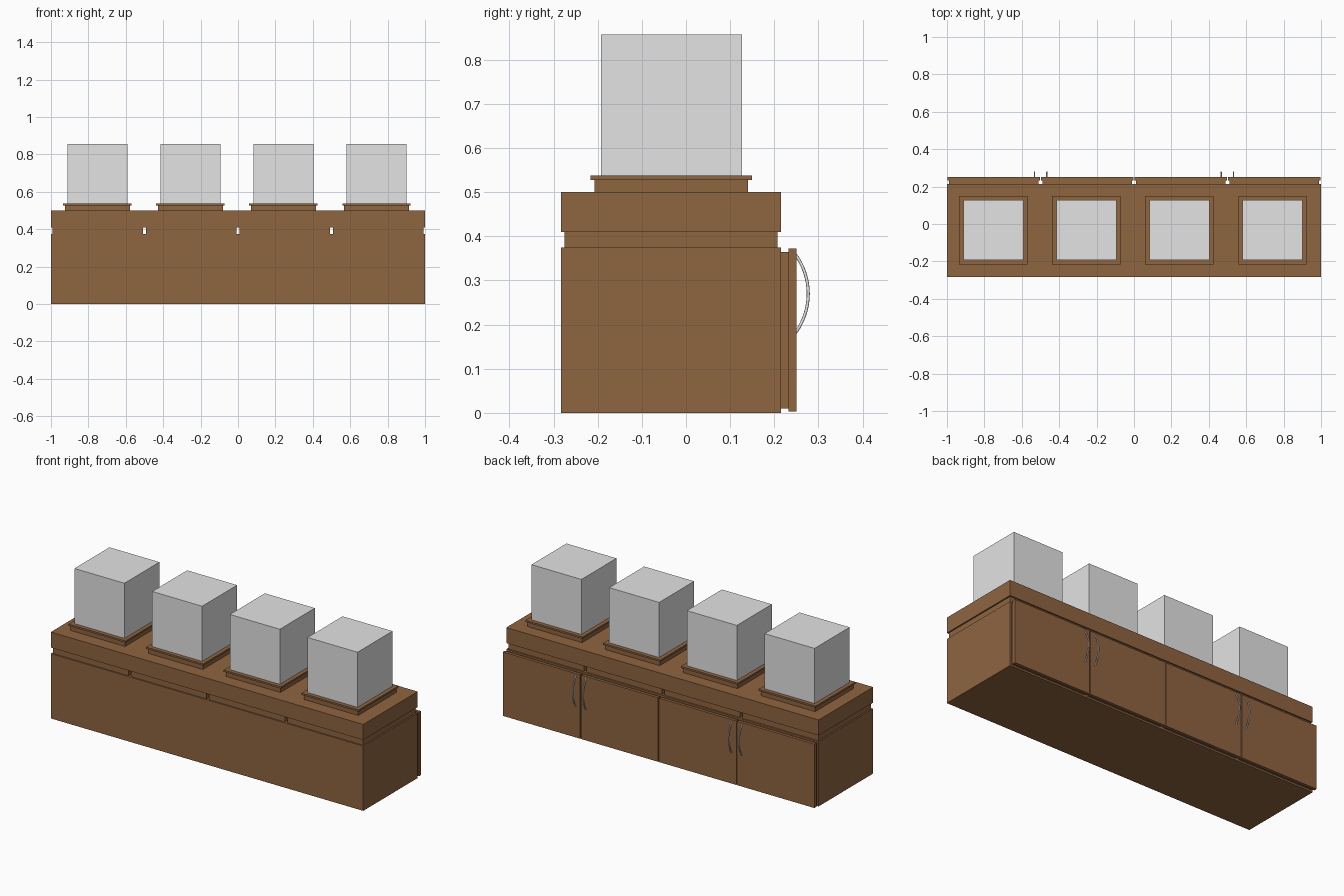
import bpy, math

if "Cube" in bpy.data.objects:
    bpy.data.objects.remove(bpy.data.objects["Cube"])


def material(name, r, g, b):
    m = bpy.data.materials.new(name)
    m.diffuse_color = (r, g, b, 1)
    m.use_nodes = True
    m.node_tree.nodes["Principled BSDF"].inputs["Base Color"].default_value = m.diffuse_color
    return m


WOOD = material("brown_wood", 0.272, 0.128, 0.051)
GREY = material("light_grey", 0.77, 0.77, 0.77)


def box(name, x, y, z, mat):
    """Box from (min, max) ranges on each axis."""
    bpy.ops.mesh.primitive_cube_add(size=1, location=[sum(r) / 2 for r in (x, y, z)])
    o = bpy.context.object
    o.name = name
    o.scale = [r[1] - r[0] for r in (x, y, z)]
    bpy.ops.object.transform_apply(location=False, rotation=False, scale=True)
    o.data.materials.append(mat)
    return o


def handle(name, x):
    """Bowed pull handle: thin round bar along an arc in the y-z plane."""
    cu = bpy.data.curves.new(name, "CURVE")
    cu.dimensions = "3D"
    cu.bevel_depth = 0.0035
    cu.bevel_resolution = 2
    cu.use_fill_caps = True
    n, radius, half = 16, 0.15, math.radians(38)
    sp = cu.splines.new("POLY")
    sp.points.add(n)
    for i, p in enumerate(sp.points):
        a = -half + 2 * half * i / n
        p.co = (x, 0.127 + radius * math.cos(a), 0.27 + radius * math.sin(a), 1)
    o = bpy.data.objects.new(name, cu)
    bpy.context.collection.objects.link(o)
    cu.materials.append(GREY)
    bpy.ops.object.select_all(action="DESELECT")
    o.select_set(True)
    bpy.context.view_layer.objects.active = o
    bpy.ops.object.convert(target="MESH")
    bpy.ops.object.shade_smooth_by_angle(angle=math.radians(50))


# Cabinet body and counter top
box("cabinet_body", (-1, 1), (-0.283, 0.215), (0, 0.375), WOOD)
box("counter_top", (-1, 1), (-0.283, 0.215), (0.41, 0.50), WOOD)

for i in range(4):
    c = -0.75 + 0.5 * i
    # Spacer blocks between body and counter, with open gaps between them
    box(f"spacer_{i}", (c - 0.242, c + 0.242), (-0.275, 0.207), (0.375, 0.41), WOOD)
    # Doors: recessed backing and larger front panel
    box(f"door_backing_{i}", (c - 0.24, c + 0.24), (0.215, 0.232), (0.01, 0.365), WOOD)
    box(f"door_panel_{i}", (c - 0.247, c + 0.247), (0.232, 0.25), (0.003, 0.373), WOOD)

    # Display plinth, lip and cube
    p, y = -0.752 + 0.4975 * i, -0.033
    for name, h, z, mat in (("plinth", 0.174, (0.50, 0.528), WOOD),
                            ("plinth_lip", 0.183, (0.528, 0.538), WOOD),
                            ("display_cube", 0.16, (0.538, 0.857), GREY)):
        box(f"{name}_{i}", (p - h, p + h), (y - h, y + h), z, mat)

# Handles in pairs either side of the door joints
for j, x in enumerate((-0.532, -0.466, 0.466, 0.532)):
    handle(f"door_handle_{j}", x)
